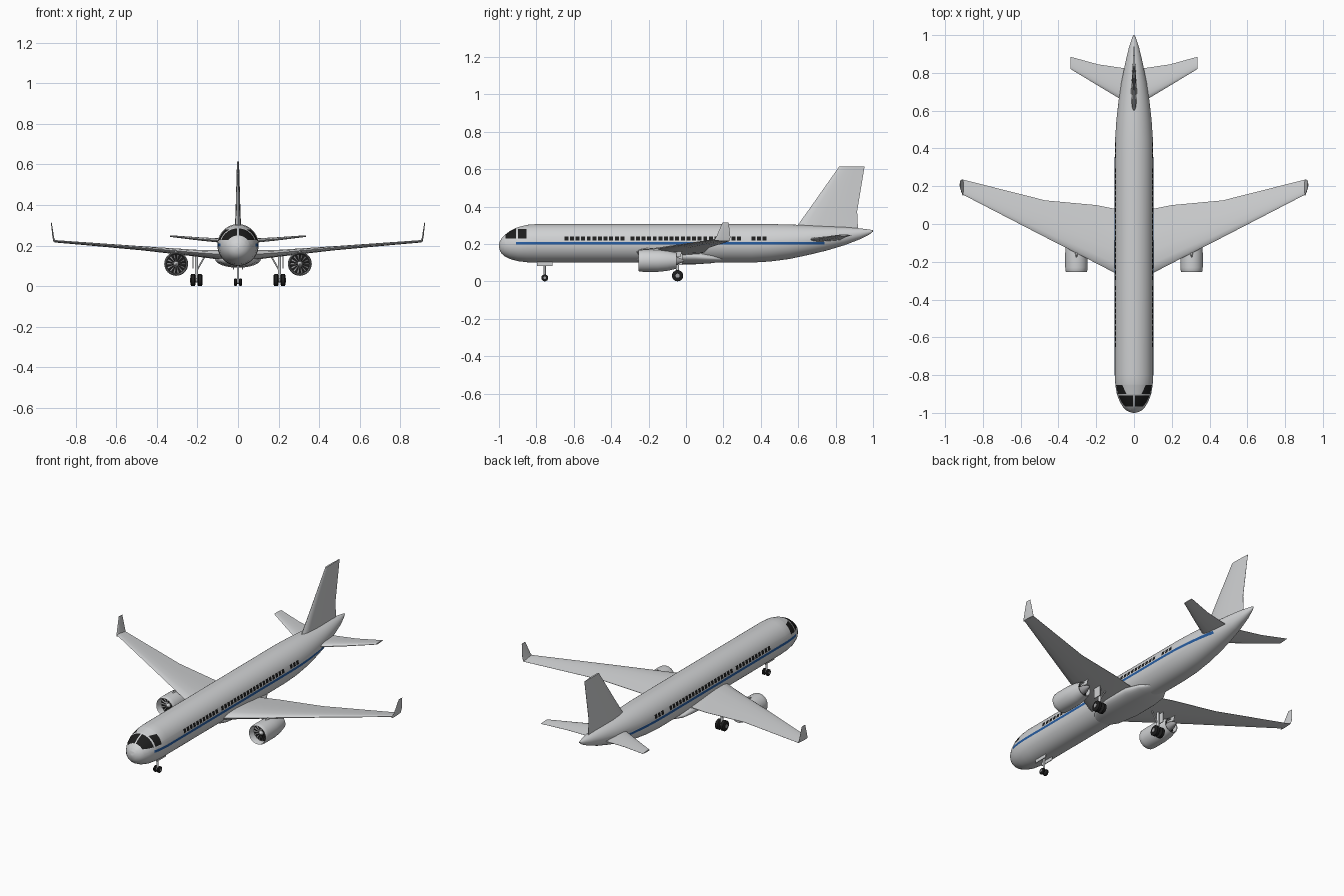
import bpy
import bmesh
from math import sin, cos, pi, radians
from mathutils import Vector as V

if "Cube" in bpy.data.objects:
    bpy.data.objects.remove(bpy.data.objects["Cube"], do_unlink=True)


def material(name, rgb):
    m = bpy.data.materials.new(name)
    m.use_nodes = True
    m.diffuse_color = (*rgb, 1)
    for n in m.node_tree.nodes:
        if n.type == 'BSDF_PRINCIPLED':
            n.inputs["Base Color"].default_value = (*rgb, 1)
            n.inputs["Roughness"].default_value = 0.6
    return m


grey = material("light grey", (0.63, 0.64, 0.65))
metal = material("mid grey", (0.35, 0.35, 0.36))
black = material("black", (0.012, 0.012, 0.012))
blue = material("stripe blue", (0.02, 0.11, 0.36))


def finish(name, bm, mats, angle=45):
    bmesh.ops.recalc_face_normals(bm, faces=bm.faces)
    me = bpy.data.meshes.new(name)
    bm.to_mesh(me)
    bm.free()
    for m in mats:
        me.materials.append(m)
    me.shade_smooth()
    me.set_sharp_from_angle(angle=radians(angle))
    ob = bpy.data.objects.new(name, me)
    bpy.context.scene.collection.objects.link(ob)
    return ob


def loft(rings):
    """Skin a list of equal closed rings and cap both ends."""
    bm = bmesh.new()
    vs = [[bm.verts.new(p) for p in r] for r in rings]
    n = len(vs[0])
    for a, b in zip(vs, vs[1:]):
        for i in range(n):
            j = (i + 1) % n
            bm.faces.new((a[i], a[j], b[j], b[i]))
    bm.faces.new(vs[0])
    bm.faces.new(vs[-1])
    return bm


def body(sections, n=48):
    """Oval sections given as y, half width, bottom, top."""
    return loft([[V((w * cos(2 * pi * i / n), y, (b + t) / 2 + (t - b) / 2 * sin(2 * pi * i / n)))
                  for i in range(n)] for y, w, b, t in sections])


def lathe(profile, origin, direction, n=24):
    """Turn (distance, radius) pairs about an axis."""
    q = V(direction).to_track_quat('Z', 'Y')
    return loft([[V(origin) + q @ V((r * cos(2 * pi * i / n), r * sin(2 * pi * i / n), d))
                  for i in range(n)] for d, r in profile])


def rod(name, a, b, r, mat, n=16):
    d = V(b) - V(a)
    return finish(name, lathe([(0, r), (d.length, r)], a, d, n), [mat])


FOIL = [(0, 0), (.04, .55), (.15, .9), (.35, 1), (.65, .65), (1, .06)]


def aerofoil(name, stations, mat=grey):
    """Stations are leading point, trailing point, half thickness vector."""
    rings = []
    for le, te, up in stations:
        le, te, up = V(le), V(te), V(up)
        top = [le.lerp(te, c) + up * h for c, h in FOIL]
        low = [le.lerp(te, c) - up * h for c, h in FOIL[:0:-1]]
        rings.append(top + low)
    return finish(name, loft(rings), [mat], 40)


def box(name, centre, size, mat):
    bm = bmesh.new()
    bmesh.ops.create_cube(bm, size=1)
    for v in bm.verts:
        v.co = V(centre) + v.co * V(size)
    return finish(name, bm, [mat])


def cut(bm, axis, value, where=lambda c: True):
    """Slice the chosen faces with an axis plane."""
    faces = [f for f in bm.faces if where(f.calc_center_median())]
    geom = set(faces)
    for f in faces:
        geom.update(f.edges)
        geom.update(f.verts)
    no = V((0, 0, 0))
    no[axis] = 1
    bmesh.ops.bisect_plane(bm, geom=list(geom), dist=1e-5, plane_co=no * value, plane_no=no)


# Fuselage
fus = body([(-1, .005, .185, .195), (-.995, .025, .163, .215), (-.985, .043, .147, .231),
            (-.97, .058, .134, .247), (-.94, .076, .119, .27), (-.9, .091, .108, .289),
            (-.85, .099, .102, .302), (-.8, .102, .1, .306), (.35, .102, .1, .306),
            (.45, .1, .106, .306), (.55, .093, .119, .304), (.65, .082, .14, .3),
            (.75, .067, .164, .295), (.85, .047, .194, .29), (.93, .028, .225, .283),
            (.98, .012, .25, .277), (1, .003, .266, .273)])
STRIPE, BAND = (.196, .211), (.217, .24)
PITCH, HALF = .03, .0105
windows = [start + PITCH * i for start, count in ((-.64, 11), (-.287, 20), (.36, 3)) for i in range(count)]
for z in STRIPE + BAND:
    cut(fus, 2, z)


def in_stripe(c):
    return STRIPE[0] < c.z < STRIPE[1]


def in_band(c):
    return BAND[0] < c.z < BAND[1] and -.8 < c.y < .5


def in_cockpit(c):
    return c.y < -.8 and c.z > .2


for y in (-.91, .74):
    cut(fus, 1, y, in_stripe)
for y in windows:
    cut(fus, 1, y - HALF, in_band)
    cut(fus, 1, y + HALF, in_band)
for z in (.228, .28):
    cut(fus, 2, z, in_cockpit)
for y in (-.966, -.908, -.899, -.852):
    cut(fus, 1, y, in_cockpit)
for x in (-.004, .004):
    cut(fus, 0, x, in_cockpit)
for f in fus.faces:
    c = f.calc_center_median()
    if in_stripe(c) and -.91 < c.y < .74:
        f.material_index = 1
    elif in_band(c) and any(abs(c.y - y) < HALF for y in windows):
        f.material_index = 2
    elif in_cockpit(c):
        front = -.966 < c.y < -.908 and c.z > .228 and abs(c.x) > .004
        side = -.899 < c.y < -.852 and .228 < c.z < .28
        if front or side:
            f.material_index = 2
finish("fuselage", fus, [grey, blue, black], 60)

# Belly fairing
finish("belly_fairing", body([(-.3, .03, .105, .14), (-.22, .09, .096, .165), (-.1, .113, .091, .178),
                              (.05, .11, .091, .172), (.14, .092, .097, .15), (.2, .055, .108, .128),
                              (.215, .03, .113, .122)], 32), [grey], 60)

# Tail fin
aerofoil("tail_fin", [((0, .575, .27), (0, .92, .27), (.016, 0, 0)),
                      ((0, .651, .375), (0, .915, .375), (.012, 0, 0)),
                      ((0, .82, .615), (0, .955, .615), (.005, 0, 0))])

for s, side in ((1, "left"), (-1, "right")):
    # Wing with upturned tip
    aerofoil(side + "_wing", [((s * x, le, z), (s * x, te, z - .008), (0, 0, t)) for x, le, te, z, t in (
        (.02, -.3, .07, .152, .026), (.1, -.26, .08, .158, .023), (.2, -.208, .1, .165, .017),
        (.47, -.07, .125, .189, .01), (.905, .155, .235, .224, .005))])
    aerofoil(side + "_winglet", [((s * x, le, z), (s * x, te, z), (t, 0, 0)) for x, le, te, z, t in (
        (.905, .15, .236, .217, .005), (.911, .163, .237, .24, .004), (.921, .195, .228, .314, .002))])
    # Tailplane
    aerofoil(side + "_tailplane", [((s * x, le, z), (s * x, te, z), (0, 0, t)) for x, le, te, z, t in (
        (.02, .63, .82, .22, .012), (.19, .732, .845, .233, .008), (.335, .82, .885, .247, .004))])

    # Engine housing, dark at the closed ends of its ducts
    ex, ez = s * .305, .11
    bm = lathe([(-.215, .049), (-.248, .051), (-.255, .054), (-.25, .057), (-.23, .059), (-.15, .059),
                (-.1, .054), (-.05, .042), (-.052, .038), (-.08, .036)], (ex, 0, ez), (0, 1, 0), 32)
    for f in bm.faces:
        f.material_index = int(len(f.verts) > 4)
    finish(side + "_engine", bm, [grey, black])
    finish(side + "_exhaust_cone", lathe([(-.085, .024), (-.05, .022), (-.01, .004)],
                                         (ex, 0, ez), (0, 1, 0)), [metal])
    finish(side + "_spinner", lathe([(-.214, .013), (-.225, .011), (-.236, .002)],
                                    (ex, 0, ez), (0, 1, 0)), [grey])
    # Fan blades
    bm = bmesh.new()
    for i in range(14):
        a = 2 * pi * i / 14
        bm.faces.new([bm.verts.new((ex + r * cos(a + d), y, ez + r * sin(a + d))) for r, d, y in (
            (.011, -.1, -.218), (.046, -.1, -.218), (.046, .1, -.222), (.011, .1, -.222))])
    finish(side + "_fan", bm, [metal])
    # Pylon
    aerofoil(side + "_pylon", [((ex, -.205, .155), (ex, -.03, .13), (.008, 0, 0)),
                               ((ex, -.165, .176), (ex, -.02, .165), (.008, 0, 0))])

    # Main landing gear
    gx, gy, gz = s * .205, -.045, .03
    rod(side + "_main_strut", (gx, gy, gz), (gx, gy, .16), .008, grey)
    rod(side + "_main_brace", (s * .165, gy, .145), (gx, gy, .075), .004, grey)
    rod(side + "_main_axle", (gx - .031, gy, gz), (gx + .031, gy, gz), .011, metal)
    box(side + "_main_door", (s * .222, gy, .118), (.004, .05, .06), grey)
    for k, part in ((-1, "inner"), (1, "outer")):
        finish(f"{side}_main_{part}_wheel", lathe([(-.012, .024), (-.008, .03), (.008, .03), (.012, .024)],
                                                  (gx + s * k * .017, gy, gz), (1, 0, 0)), [black])
    # Nose landing gear halves
    finish(side + "_nose_wheel", lathe([(-.007, .015), (-.004, .0185), (.004, .0185), (.007, .015)],
                                       (s * .012, -.755, .0185), (1, 0, 0)), [black])
    box(side + "_nose_door", (s * .022, -.755, .098), (.004, .085, .03), grey)

rod("nose_strut", (0, -.755, .0185), (0, -.755, .12), .006, grey)
rod("nose_axle", (-.0205, -.755, .0185), (.0205, -.755, .0185), .007, metal)
